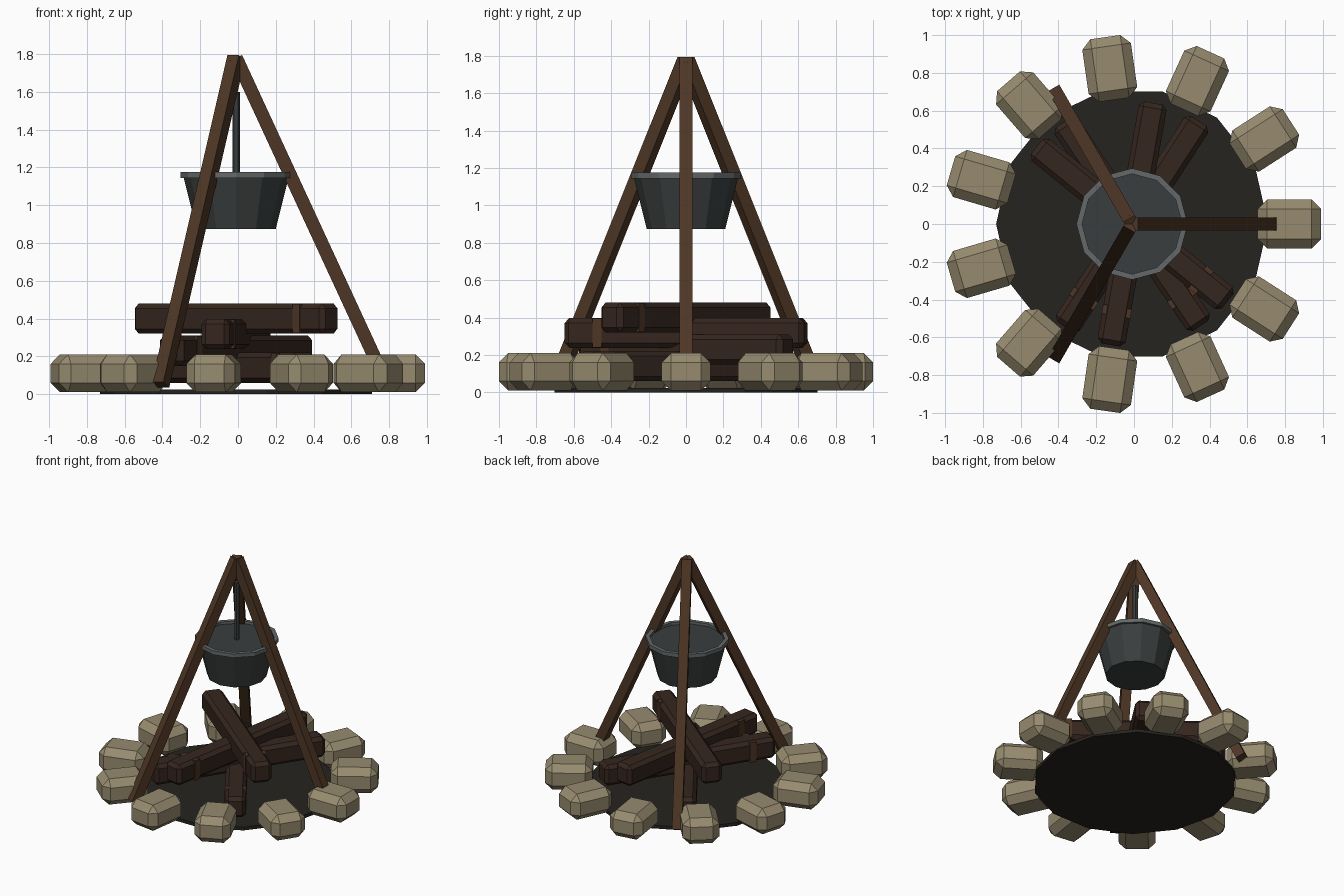
import bpy, bmesh
from math import radians, sin, cos, pi, atan2, hypot

if "Cube" in bpy.data.objects:
    bpy.data.objects.remove(bpy.data.objects["Cube"])

CX = -0.01  # common axis of the fire ring


def material(name, rgb):
    m = bpy.data.materials.new(name)
    m.diffuse_color = (*rgb, 1)
    m.use_nodes = True
    m.node_tree.nodes["Principled BSDF"].inputs["Base Color"].default_value = m.diffuse_color
    return m


STONE = material("stone", (0.31, 0.26, 0.16))
ASH = material("ash", (0.018, 0.017, 0.013))
LOG = material("charred_wood", (0.036, 0.019, 0.013))
BAND = material("bark", (0.075, 0.036, 0.019))
POLE = material("pole_wood", (0.075, 0.037, 0.018))
IRON = material("iron", (0.042, 0.048, 0.048))
RIM = material("worn_iron", (0.125, 0.14, 0.138))


def finish(name, bm, mat, loc=(0, 0, 0), rot=(0, 0, 0)):
    bmesh.ops.recalc_face_normals(bm, faces=bm.faces)
    me = bpy.data.meshes.new(name)
    bm.to_mesh(me)
    bm.free()
    me.materials.append(mat)
    ob = bpy.data.objects.new(name, me)
    ob.location = loc
    ob.rotation_euler = rot
    bpy.context.collection.objects.link(ob)
    return ob


def box(name, size, mat, loc, rot=(0, 0, 0), bevel=0):
    bm = bmesh.new()
    bmesh.ops.create_cube(bm, size=1)
    bmesh.ops.scale(bm, vec=size, verts=bm.verts)
    if bevel:
        bmesh.ops.bevel(bm, geom=bm.edges[:], offset=bevel, segments=1,
                        affect='EDGES', profile=0.5)
    return finish(name, bm, mat, loc, rot)


def lathe(name, profile, n, mat, ring=False):
    """Turn (radius, z) points round the axis; open profiles get capped."""
    bm = bmesh.new()
    loops = [[bm.verts.new((r * cos(2 * pi * i / n), r * sin(2 * pi * i / n), z))
              for i in range(n)] for r, z in profile]
    pairs = list(zip(loops, loops[1:]))
    if ring:
        pairs.append((loops[-1], loops[0]))
    else:
        bm.faces.new(loops[0])
        bm.faces.new(loops[-1])
    for a, b in pairs:
        for i in range(n):
            j = (i + 1) % n
            bm.faces.new((a[i], a[j], b[j], b[i]))
    return finish(name, bm, mat, (CX, 0, 0))


# Ash bed
lathe("ash_bed", [(0.72, 0), (0.72, 0.025)], 14, ASH)

# Ring of stones
for i in range(11):
    a = 2 * pi * i / 11
    box(f"stone_{i + 1}", (0.335, 0.26, 0.2), STONE,
        (CX + 0.832 * cos(a), 0.832 * sin(a), 0.11), (0, 0, a), 0.05)

# Stacked logs, each with a bark band near its front end
for i, (deg, z) in enumerate([(-56, 0.14), (-123, 0.23), (-100, 0.318), (-39, 0.4)]):
    a = radians(deg)
    box(f"log_{i + 1}", (1.3, 0.15, 0.16), LOG, (CX, 0, z), (0, 0, a), 0.026)
    box(f"log_band_{i + 1}", (0.05, 0.154, 0.154), BAND,
        (CX + 0.47 * cos(a), 0.47 * sin(a), z), (0, 0, a))

# Tripod legs
foot, low, high = 0.8, 0.05, 1.78
for i in range(3):
    a = 2 * pi * i / 3
    box(f"tripod_leg_{i + 1}", (0.07, 0.07, hypot(foot, high - low)), POLE,
        (CX + foot / 2 * cos(a), foot / 2 * sin(a), (low + high) / 2),
        (0, -atan2(foot, high - low), a))

# Hanging pot
lathe("pot_body", [(0.21, 0.875), (0.28, 1.155)], 12, IRON)
lathe("pot_rim", [(0.265, 1.145), (0.295, 1.145), (0.295, 1.175), (0.265, 1.175)],
      12, RIM, ring=True)
lathe("hanging_rod", [(0.02, 1.15), (0.02, 1.6)], 6, IRON)
